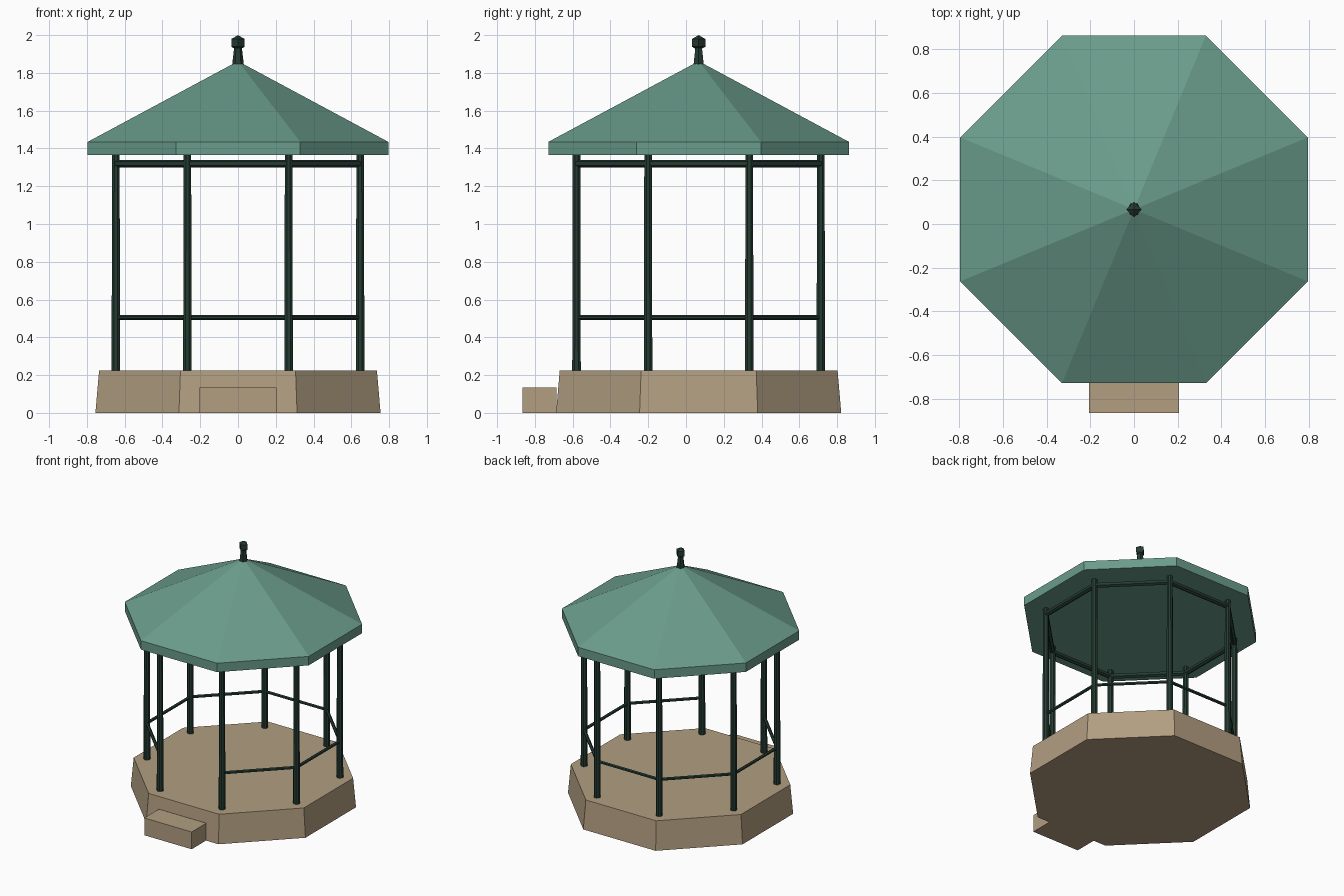
import bpy
import math
from mathutils import Vector

cube = bpy.data.objects.get("Cube")
if cube:
    bpy.data.objects.remove(cube, do_unlink=True)

CENTRE_Y = 0.067
EIGHTH = math.pi / 4


def material(name, rgb):
    mat = bpy.data.materials.new(name)
    mat.use_nodes = True
    colour = (*rgb, 1.0)
    mat.diffuse_color = colour
    mat.node_tree.nodes["Principled BSDF"].inputs["Base Color"].default_value = colour
    return mat


roof_green = material("roof green", (0.144, 0.333, 0.258))
iron_green = material("dark iron green", (0.018, 0.045, 0.032))
stone = material("tan stone", (0.445, 0.342, 0.22))


def finish(name, mat):
    obj = bpy.context.object
    obj.name = name
    obj.data.materials.append(mat)
    return obj


def frustum(name, mat, z0, z1, r0, r1, sides=8, x=0, y=CENTRE_Y):
    bpy.ops.mesh.primitive_cone_add(
        vertices=sides, radius1=r0, radius2=r1, depth=z1 - z0,
        location=(x, y, (z0 + z1) / 2), rotation=(0, 0, math.pi / sides))
    return finish(name, mat)


def rail(name, a, b, radius):
    span = b - a
    bpy.ops.mesh.primitive_cylinder_add(
        vertices=6, radius=radius, depth=span.length, location=(a + b) / 2,
        rotation=span.to_track_quat("Z", "Y").to_euler())
    return finish(name, iron_green)


def corner(i, z):
    angle = EIGHTH * (i + 0.5)
    return Vector((0.7 * math.cos(angle), CENTRE_Y + 0.7 * math.sin(angle), z))


# Octagonal plinth and entrance step
frustum("plinth", stone, 0, 0.225, 0.817, 0.796)
bpy.ops.mesh.primitive_cube_add(size=1, location=(0, -0.775, 0.0675))
step = finish("entrance_step", stone)
step.scale = (0.41, 0.18, 0.135)

# Posts with top beams all round and handrails except at the entrance
ENTRANCE = 5
for i in range(8):
    foot = corner(i, 0)
    frustum(f"post_{i}", iron_green, 0.22, 1.37, 0.0245, 0.0215, x=foot.x, y=foot.y)
    rail(f"top_beam_{i}", corner(i, 1.32), corner(i + 1, 1.32), 0.02)
    if i != ENTRANCE:
        rail(f"handrail_{i}", corner(i, 0.505), corner(i + 1, 0.505), 0.012)

# Roof: straight fascia with a pointed top
RIM = 0.861
rings = [(RIM, 1.365), (RIM, 1.435)]
verts = [(r * math.cos(EIGHTH * (i + 0.5)), r * math.sin(EIGHTH * (i + 0.5)) + CENTRE_Y, z)
         for r, z in rings for i in range(8)]
apex = len(verts)
verts.append((0, CENTRE_Y, 1.862))
faces = [tuple(reversed(range(8)))]
for i in range(8):
    j = (i + 1) % 8
    faces += [(i, j, j + 8, i + 8), (i + 8, j + 8, apex)]
mesh = bpy.data.meshes.new("roof")
mesh.from_pydata(verts, [], faces)
mesh.materials.append(roof_green)
roof = bpy.data.objects.new("roof", mesh)
bpy.context.collection.objects.link(roof)

# Finial: tapered neck with a diamond tip
frustum("finial_neck", iron_green, 1.835, 1.945, 0.032, 0.019, sides=6)
bpy.ops.mesh.primitive_uv_sphere_add(segments=4, ring_count=2, radius=0.041,
                                     location=(0, CENTRE_Y, 1.959))
finish("finial_tip", iron_green)
